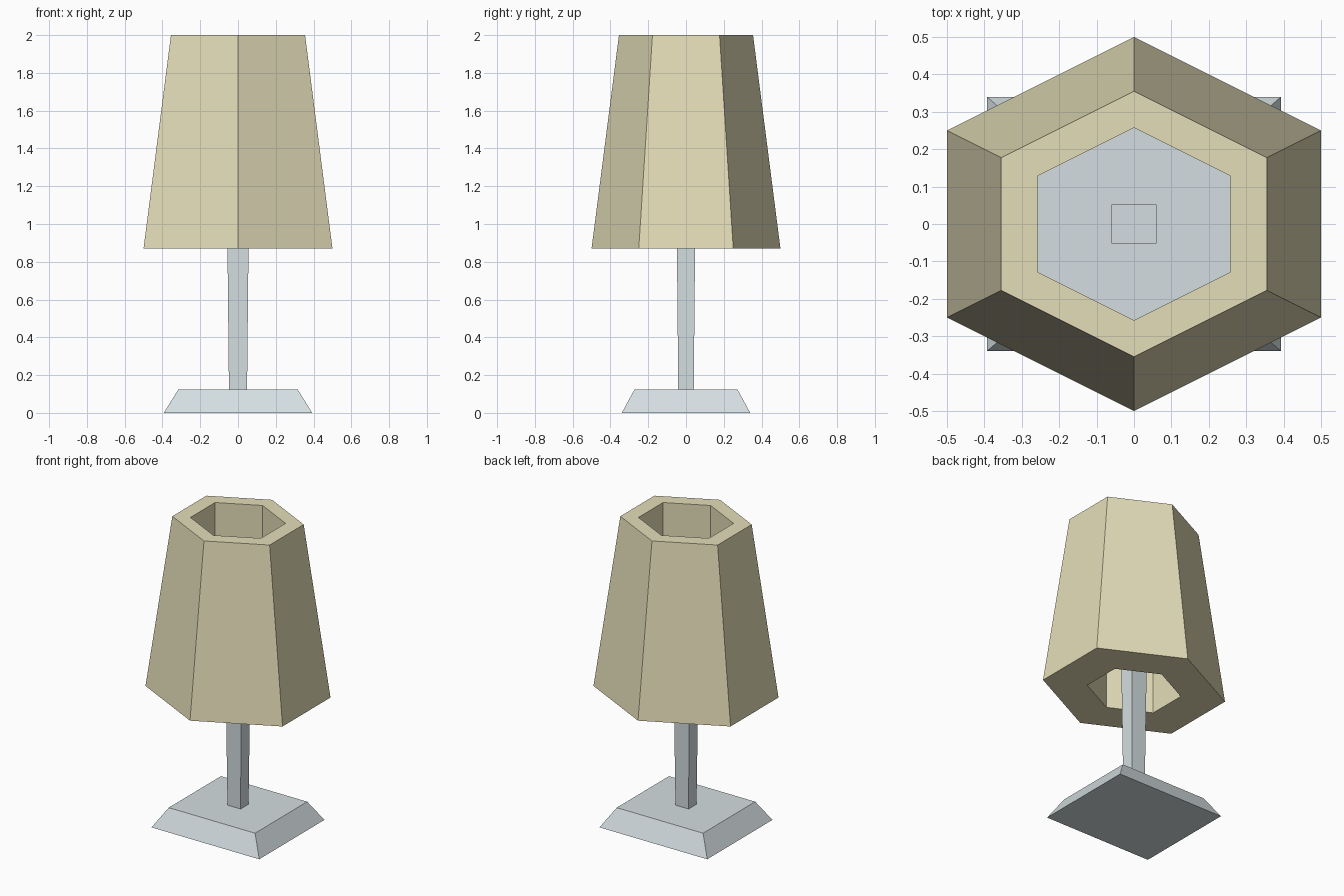
import bpy
from math import cos, sin, pi

if "Cube" in bpy.data.objects:
    bpy.data.objects.remove(bpy.data.objects["Cube"])


def material(name, rgb):
    m = bpy.data.materials.new(name)
    m.diffuse_color = (*rgb, 1)
    m.use_nodes = True
    m.node_tree.nodes["Principled BSDF"].inputs["Base Color"].default_value = m.diffuse_color
    return m


def build(name, verts, faces, mat):
    me = bpy.data.meshes.new(name)
    me.from_pydata(verts, [], faces)
    me.materials.append(mat)
    ob = bpy.data.objects.new(name, me)
    bpy.context.collection.objects.link(ob)
    return ob


def ring(n, rx, ry, z, start):
    return [(rx * cos(start + 2 * pi * i / n), ry * sin(start + 2 * pi * i / n), z)
            for i in range(n)]


def skin(n, a, b):
    return [(a * n + i, a * n + (i + 1) % n, b * n + (i + 1) % n, b * n + i)
            for i in range(n)]


def tapered_block(name, bottom, top, mat):
    # bottom and top are (half width, half depth, height)
    k = 2 ** 0.5
    verts = [v for x, y, z in (bottom, top) for v in ring(4, x * k, y * k, z, pi / 4)]
    return build(name, verts, skin(4, 0, 1) + [(3, 2, 1, 0), (4, 5, 6, 7)], mat)


metal = material("pale_metal", (0.66, 0.73, 0.75))
cream = material("cream_shade", (0.78, 0.73, 0.485))

# Foot and stem, the stem widening slightly upward
tapered_block("lamp_base", (0.393, 0.34, 0), (0.315, 0.272, 0.125), metal)
tapered_block("lamp_stem", (0.048, 0.041, 0.125), (0.06, 0.052, 1.3), metal)

# Six-sided shade: sloped outside, straight hexagonal hole
wide = 1 / cos(pi / 6)
profile = [(0.5, 0.87), (0.355, 2.0), (0.257, 2.0), (0.257, 0.87)]
verts = [v for r, z in profile for v in ring(6, r * wide, r, z, pi / 2)]
faces = [f for i in range(4) for f in skin(6, i, (i + 1) % 4)]
build("lamp_shade", verts, faces, cream)
